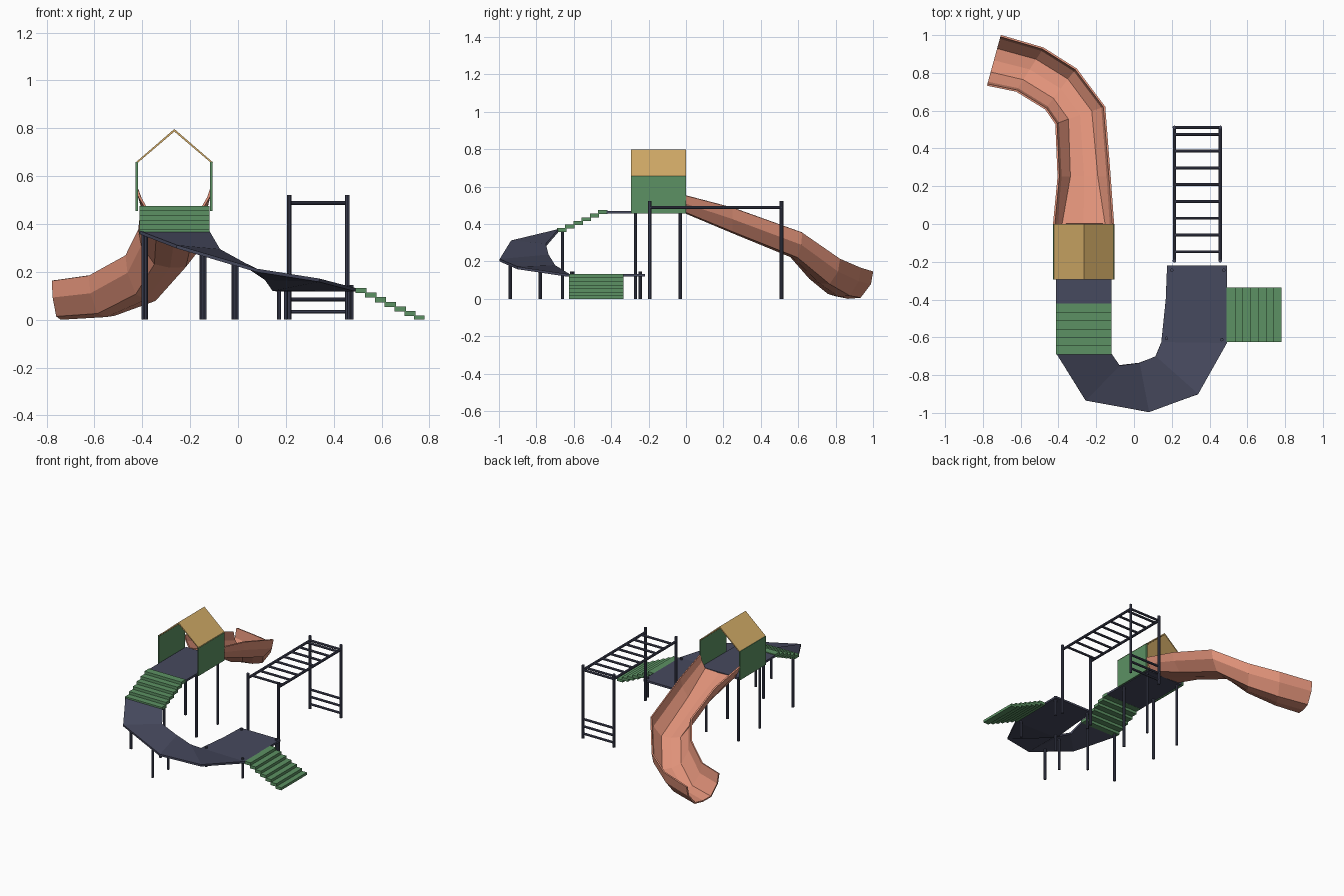
import bpy, bmesh, math
from mathutils import Vector

if "Cube" in bpy.data.objects:
    bpy.data.objects.remove(bpy.data.objects["Cube"])


def material(name, rgb):
    m = bpy.data.materials.new(name)
    m.diffuse_color = (*rgb, 1)
    m.use_nodes = True
    m.node_tree.nodes["Principled BSDF"].inputs["Base Color"].default_value = m.diffuse_color
    return m


NAVY = material("navy metal", (0.062, 0.067, 0.112))
GREEN = material("green panel", (0.107, 0.285, 0.125))
ORANGE = material("salmon plastic", (0.74, 0.285, 0.19))
YELLOW = material("yellow roof", (0.66, 0.42, 0.14))


def finish(bm, name, mat):
    me = bpy.data.meshes.new(name)
    bm.to_mesh(me)
    bm.free()
    me.materials.append(mat)
    ob = bpy.data.objects.new(name, me)
    bpy.context.collection.objects.link(ob)
    return ob


def add_box(bm, lo, hi):
    lo, hi = Vector(lo), Vector(hi)
    vs = bmesh.ops.create_cube(bm, size=1)["verts"]
    for v in vs:
        v.co = Vector(((lo[i] + hi[i]) / 2 + v.co[i] * (hi[i] - lo[i]) for i in range(3)))


def box(name, lo, hi, mat):
    bm = bmesh.new()
    add_box(bm, lo, hi)
    return finish(bm, name, mat)


def rod(name, a, b, r, mat=NAVY):
    a, b = Vector(a), Vector(b)
    bm = bmesh.new()
    bmesh.ops.create_cone(bm, cap_ends=True, segments=10, radius1=r, radius2=r, depth=(b - a).length)
    rot = (b - a).to_track_quat('Z', 'Y')
    for v in bm.verts:
        v.co = rot @ v.co + (a + b) / 2
    return finish(bm, name, mat)


def loft(name, rows, mat, thick, offset):
    """Sheet through rows of points, faces turned upward, then thickened."""
    bm = bmesh.new()
    grid = [[bm.verts.new(p) for p in row] for row in rows]
    for r0, r1 in zip(grid, grid[1:]):
        for i in range(len(r0) - 1):
            bm.faces.new((r0[i], r0[i + 1], r1[i + 1], r1[i]))
    bm.normal_update()
    if sum(f.normal.z for f in bm.faces) < 0:
        bmesh.ops.reverse_faces(bm, faces=bm.faces[:])
    ob = finish(bm, name, mat)
    s = ob.modifiers.new("thickness", 'SOLIDIFY')
    s.thickness, s.offset = thick, offset
    return ob


# tower deck, side walls and gable roof
box("tower_deck", (-0.412, -0.425, 0.455), (-0.12, 0.0, 0.47), NAVY)
for side, x in (("left", -0.423), ("right", -0.111)):
    box(side + "_wall", (x - 0.005, -0.295, 0.455), (x + 0.005, 0, 0.66), GREEN)
bm = bmesh.new()
prof = [(-0.428, 0.657), (-0.266, 0.797), (-0.104, 0.657), (-0.112, 0.655), (-0.266, 0.786), (-0.42, 0.655)]
ring = [bm.verts.new((x, -0.295, z)) for x, z in prof]
faces = [bm.faces.new((ring[0], ring[1], ring[4], ring[5])),
         bm.faces.new((ring[1], ring[2], ring[3], ring[4]))]
ext = bmesh.ops.extrude_face_region(bm, geom=faces, use_keep_orig=True)
for v in ext["geom"]:
    if isinstance(v, bmesh.types.BMVert):
        v.co.y = 0
bmesh.ops.recalc_face_normals(bm, faces=bm.faces[:])
finish(bm, "gable_roof", YELLOW)

# upper stairs, descending to the front
bm = bmesh.new()
for i in range(6):
    y, z = -0.42 - i * 0.044, 0.475 - i * 0.0195
    add_box(bm, (-0.412, y - 0.050, z - 0.021), (-0.12, y, z))
finish(bm, "upper_stairs", GREEN)

# lower stairs, descending to the right
bm = bmesh.new()
for i in range(7):
    x, z = 0.49 + i * 0.041, 0.132 - i * 0.019
    add_box(bm, (x, -0.625, max(0, z - 0.021)), (min(0.78, x + 0.047), -0.335, z))
finish(bm, "lower_stairs", GREEN)

# curved ramp running into the lower deck: outer edge, inner edge
loft("curved_ramp", [
    [(-0.412, -0.685, 0.372), (-0.12, -0.685, 0.372)],
    [(-0.255, -0.935, 0.312), (-0.075, -0.75, 0.295)],
    [(0.08, -0.996, 0.213), (0.03, -0.735, 0.237)],
    [(0.34, -0.90, 0.172), (0.115, -0.70, 0.18)],
    [(0.492, -0.63, 0.132), (0.145, -0.625, 0.134)],
    [(0.492, -0.40, 0.132), (0.168, -0.40, 0.132)],
    [(0.492, -0.22, 0.132), (0.175, -0.22, 0.132)]], NAVY, 0.014, -1)

# support posts: x, y, top
for i, (x, y, top) in enumerate([
        (-0.395, -0.03, 0.46), (-0.14, -0.03, 0.46), (-0.395, -0.27, 0.46), (-0.14, -0.27, 0.46),
        (-0.385, -0.66, 0.36), (-0.152, -0.66, 0.36), (-0.018, -0.94, 0.235), (-0.006, -0.78, 0.24),
        (0.20, -0.245, 0.145), (0.475, -0.245, 0.145), (0.172, -0.605, 0.145), (0.465, -0.612, 0.145)]):
    rod(f"support_post_{i + 1}", (x, y, 0), (x, y, top), 0.009)

# monkey bars: posts, rails, overhead rungs and end ladder
XL, XR, YF, YB = 0.214, 0.457, -0.194, 0.511
for n, x in (("left", XL), ("right", XR)):
    for m, y in (("front", YF), ("back", YB)):
        rod(f"bars_{m}_{n}_post", (x, y, 0), (x, y, 0.522), 0.01)
    rod(f"bars_{n}_rail", (x, YF, 0.488), (x, YB, 0.488), 0.009)
for i in range(8):
    y = -0.147 + i * 0.0888
    rod(f"overhead_rung_{i + 1}", (XL, y, 0.488), (XR, y, 0.488), 0.008)
for i, z in enumerate((0.033, 0.085, 0.137, 0.488)):
    rod(f"ladder_rung_{i + 1}", (XL, YB, z), (XR, YB, z), 0.008)

# slide: left rim, right rim, trough depth, floor half-width
stations = [((-0.424, 0, 0.552), (-0.110, 0, 0.552), 0.092, 0.74),
            ((-0.400, 0.25, 0.487), (-0.128, 0.25, 0.487), 0.132, 0.55),
            ((-0.412, 0.53, 0.378), (-0.157, 0.62, 0.355), 0.145, 0.5),
            ((-0.467, 0.61, 0.27), (-0.307, 0.82, 0.215), 0.155, 0.5),
            ((-0.622, 0.705, 0.185), (-0.481, 0.93, 0.167), 0.16, 0.5),
            ((-0.777, 0.737, 0.163), (-0.706, 0.996, 0.147), 0.15, 0.5)]
rows = []
for left, right, depth, floor in stations:
    a, b = Vector(left), Vector(right)
    half = [(-1, 0), (-0.91, 0.45), (-floor, 0.94), (0, 1)]
    section = half + [(-u, d) for u, d in half[-2::-1]]
    rows.append([a.lerp(b, (u + 1) / 2) - Vector((0, 0, depth * d)) for u, d in section])
loft("slide", rows, ORANGE, 0.01, 0)
